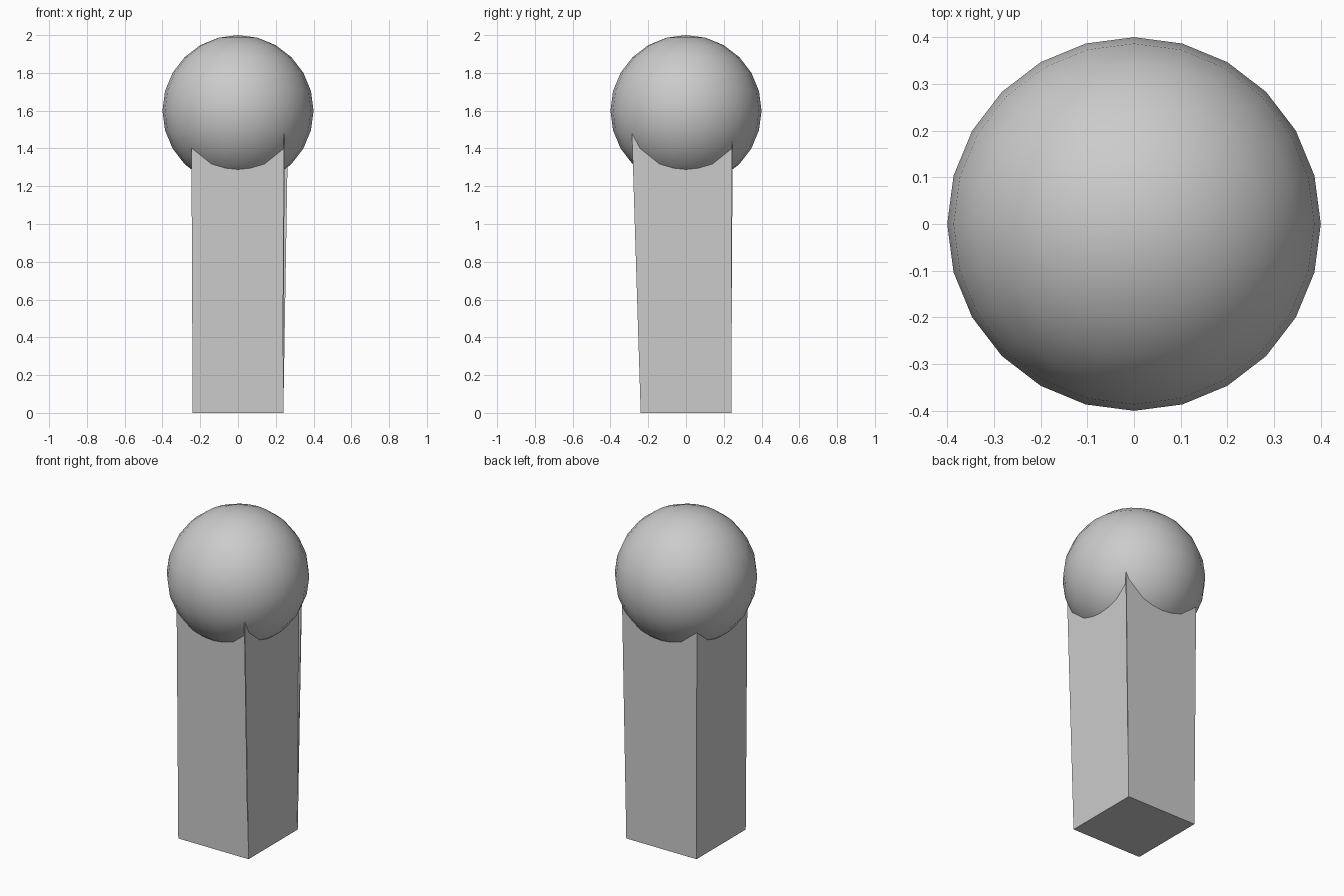
import bpy, bmesh

if "Cube" in bpy.data.objects:
    bpy.data.objects.remove(bpy.data.objects["Cube"])


def column(name, base, top, height):
    """Closed column between a base outline at z=0 and a matching top outline."""
    bm = bmesh.new()
    lo = [bm.verts.new((x, y, 0)) for x, y in base]
    hi = [bm.verts.new((x, y, height)) for x, y in top]
    bm.faces.new(lo[::-1])
    bm.faces.new(hi)
    n = len(lo)
    for i in range(n):
        j = (i + 1) % n
        bm.faces.new((lo[i], lo[j], hi[j], hi[i]))
    bmesh.ops.recalc_face_normals(bm, faces=bm.faces)
    mesh = bpy.data.meshes.new(name)
    bm.to_mesh(mesh)
    bm.free()
    obj = bpy.data.objects.new(name, mesh)
    bpy.context.collection.objects.link(obj)
    return obj


def square(r):
    return [(-r, -r), (r, -r), (r, r), (-r, r)]


B, T, H = 0.24, 0.247, 1.5   # half width at base and top, height inside the ball

# Square post
column("post", square(B), square(T), H)

# Thin flared edge: the right wall runs past the front corner
column("front_right_edge",
       [(B - 0.006, -B), (B, -B), (B, -B + 0.01), (B - 0.006, -B + 0.01)],
       [(T - 0.006, -0.287), (T, -0.287), (T, -T + 0.01), (T - 0.006, -T + 0.01)], H)

# Thin flared edge: the back wall runs past the right corner
column("back_right_edge",
       [(B - 0.01, B - 0.006), (B, B - 0.006), (B, B), (B - 0.01, B)],
       [(T - 0.01, T - 0.006), (0.265, T - 0.006), (0.265, T), (T - 0.01, T)], H)

# Ball on top
bpy.ops.mesh.primitive_uv_sphere_add(segments=24, ring_count=12, radius=0.4, location=(0, 0, 1.6))
ball = bpy.context.object
ball.name = "ball"
bpy.ops.object.shade_smooth()
